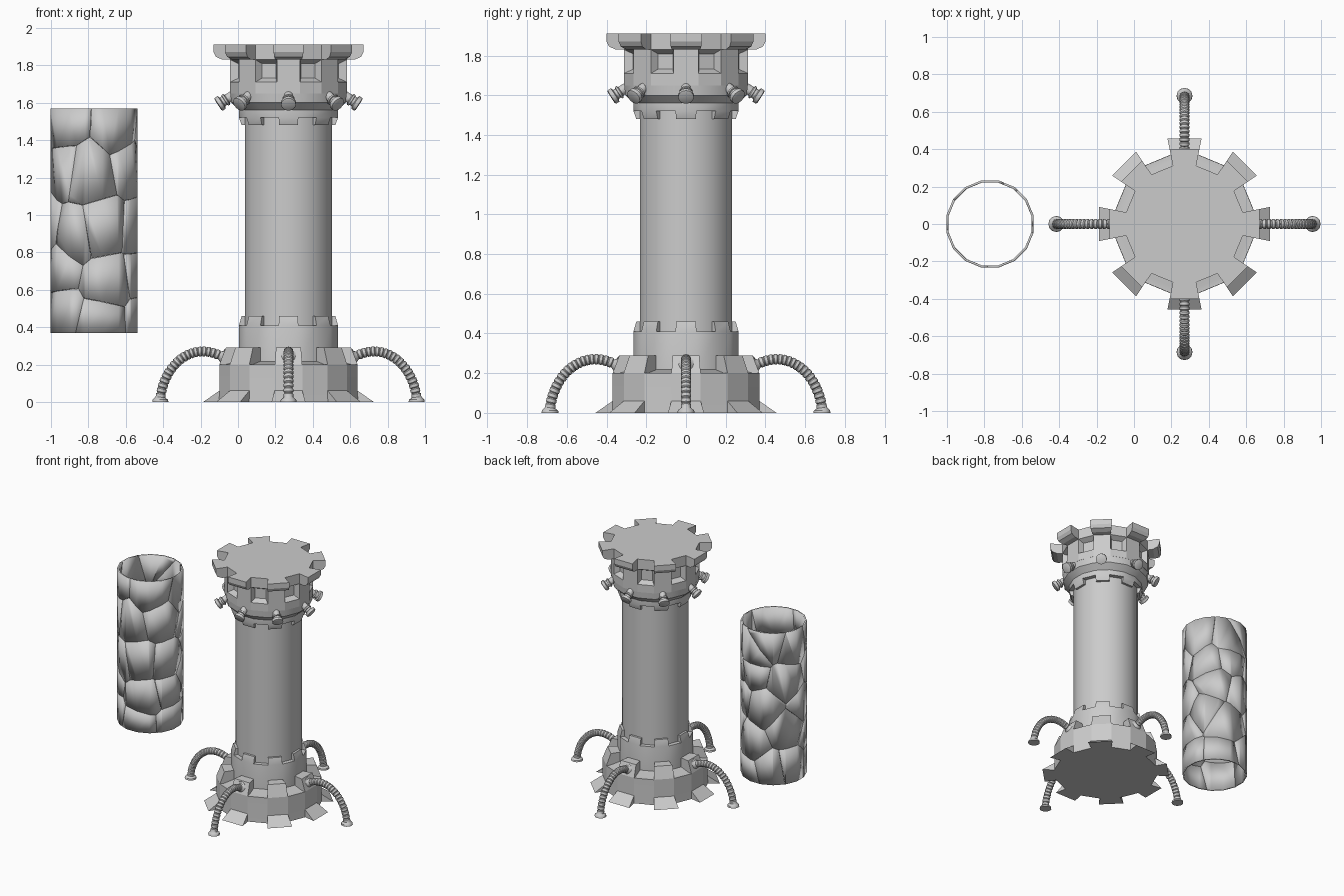
import bpy, bmesh, math, random
from mathutils import Vector, Matrix

if "Cube" in bpy.data.objects:
    bpy.data.objects.remove(bpy.data.objects["Cube"])

SIDES = 16
TOWER = Vector((0.27, 0, 0))
SHELL = Vector((-0.77, 0, 0))
random.seed(7)


def finish(bm, name, loc, angle=30):
    bmesh.ops.recalc_face_normals(bm, faces=bm.faces)
    me = bpy.data.meshes.new(name)
    bm.to_mesh(me)
    bm.free()
    me.shade_smooth()
    me.set_sharp_from_angle(angle=math.radians(angle))
    ob = bpy.data.objects.new(name, me)
    ob.location = loc
    bpy.context.collection.objects.link(ob)
    return ob


def loft(bm, rings):
    vs = [[bm.verts.new(p) for p in r] for r in rings]
    n = len(vs[0])
    for a, b in zip(vs, vs[1:]):
        for i in range(n):
            j = (i + 1) % n
            bm.faces.new((a[i], a[j], b[j], b[i]))
    bm.faces.new(vs[0][::-1])
    bm.faces.new(vs[-1])


def toothed(rows):
    """16-sided stack; each row is (r, z) or (tooth r, tooth z, gap r, gap z)."""
    bm = bmesh.new()
    rings = []
    for row in rows:
        row = row if len(row) == 4 else row * 2
        ring = []
        for f in range(SIDES):
            r, z = row[:2] if f % 2 == 0 else row[2:]
            for s in (-0.5, 0.5):
                a = (f + s) * math.tau / SIDES
                ring.append((r * math.cos(a), r * math.sin(a), z))
        rings.append(ring)
    loft(bm, rings)
    bmesh.ops.remove_doubles(bm, verts=bm.verts, dist=1e-4)
    bmesh.ops.dissolve_degenerate(bm, edges=bm.edges, dist=1e-4)
    return bm


def hose(name, pts, radii, turn, sides=12):
    """Round section swept along an (r, z) path, turned about the tower axis."""
    bm = bmesh.new()
    rings = []
    for i, p in enumerate(pts):
        t = (pts[min(i + 1, len(pts) - 1)] - pts[max(i - 1, 0)]).normalized()
        n = Vector((-t.z, 0, t.x))
        rings.append([p + radii[i] * (math.cos(a) * n + math.sin(a) * Vector((0, 1, 0)))
                      for a in (k * math.tau / sides for k in range(sides))])
    loft(bm, rings)
    bmesh.ops.transform(bm, matrix=Matrix.Rotation(turn, 4, 'Z'), verts=bm.verts)
    return finish(bm, name, TOWER, 35)


# Base with flared skirt and upper blocks
finish(toothed([(.465, 0, .378, 0), (.377, .06), (.377, .20),
                (.342, .29, .345, .20), (.26, .29, .26, .22)]), "base", TOWER, 20)
# Collars and column
finish(toothed([(.27, .19), (.27, .41), (.255, .46, .258, .41),
                (.23, .46, .23, .41)]), "lower_collar", TOWER)
finish(toothed([(.2375, .38), (.2375, 1.55)]), "column", TOWER)
finish(toothed([(.23, 1.48, .23, 1.52), (.255, 1.48, .258, 1.52), (.27, 1.52),
                (.27, 1.56), (.312, 1.60), (.318, 1.66)]), "upper_collar", TOWER)

# Crown with tapered recesses below the gaps
crown = toothed([(.318, 1.65), (.318, 1.71), (.318, 1.83), (.36, 1.83, .318, 1.835),
                 (.395, 1.845, .318, 1.845), (.408, 1.87, .318, 1.87),
                 (.408, 1.91, .318, 1.91)])
crown.normal_update()
recess = []
for f in crown.faces:
    c = f.calc_center_median()
    k = round(math.atan2(c.y, c.x) / (math.tau / SIDES))
    if abs(c.z - 1.77) < .01 and k % 2:
        recess.append(f)
bmesh.ops.recalc_face_normals(crown, faces=crown.faces)
bmesh.ops.inset_individual(crown, faces=recess, thickness=.03, depth=-.04)
finish(crown, "crown", TOWER, 20)

# Eight studs pointing out and down
stud = [(0, .025), (.045, .025), (.05, .034), (.06, .034), (.062, .027),
        (.075, .027), (.08, .04), (.10, .04), (.104, .03)]
down = Vector((math.cos(math.radians(33)), 0, -math.sin(math.radians(33))))
for k in range(8):
    hose("stud_%d" % k, [Vector((.29, 0, 1.645)) + down * d for d, r in stud],
         [r for d, r in stud], k * math.tau / 8)

# Four ribbed hoses with a flange at the block and a flared foot
A, B, C, D = (Vector(p) for p in ((.37, 0, .25), (.52, 0, .32), (.665, 0, .20), (.685, 0, .02)))
pts, radii = [Vector((.31, 0, .235))], [.042]
pts += [Vector((.35, 0, .243)), Vector((.358, 0, .245))]
radii += [.042, .03]
STEPS = 18
for i in range(STEPS + 1):
    for u, r in ((0, .021), (.2, .026), (.8, .026)):
        t = (i + u) / (STEPS + 1)
        s = 1 - t
        pts.append(A * s**3 + B * 3 * s * s * t + C * 3 * s * t * t + D * t**3)
        radii.append(r)
pts += [Vector((.685, 0, z)) for z in (.018, .012, 0)]
radii += [.034, .041, .043]
for k in range(4):
    hose("hose_%d" % k, pts, radii, k * math.tau / 4)

# Cracked shell: cylinder sheet split into Voronoi pieces, then thickened
R, Z0, Z1, COLS, ROWS = .2375, .37, 1.57, 6, 5
seeds = []
for j in range(ROWS):
    for i in range(COLS):
        a = (i + .5 * (j % 2) + random.uniform(-.38, .38)) * math.tau / COLS
        z = Z0 + (Z1 - Z0) * (j + .5 + random.uniform(-.38, .38)) / ROWS
        seeds.append(Vector((R * math.cos(a), R * math.sin(a), z)))
for i, s in enumerate(seeds):
    bm = bmesh.new()
    low, high = ([bm.verts.new((R * math.cos(a), R * math.sin(a), z))
                  for a in ((k + .5) * math.tau / SIDES for k in range(SIDES))]
                 for z in (Z0, Z1))
    for k in range(SIDES):
        j = (k + 1) % SIDES
        bm.faces.new((low[k], low[j], high[j], high[k]))
    for o in seeds:
        if o is not s:
            n = (o - s).normalized()
            bmesh.ops.bisect_plane(bm, geom=bm.verts[:] + bm.edges[:] + bm.faces[:],
                                   plane_co=(s + o) / 2 - n * .0008, plane_no=n,
                                   clear_outer=True)
    if not bm.faces:
        bm.free()
        continue
    me = bpy.data.meshes.new("shell_piece_%d" % i)
    bm.to_mesh(me)
    bm.free()
    me.shade_smooth()
    me.set_sharp_from_angle(angle=math.radians(30))
    piece = bpy.data.objects.new(me.name, me)
    piece.location = SHELL
    bpy.context.collection.objects.link(piece)
    wall = piece.modifiers.new("wall", 'SOLIDIFY')
    wall.thickness = .012
    wall.offset = -1
